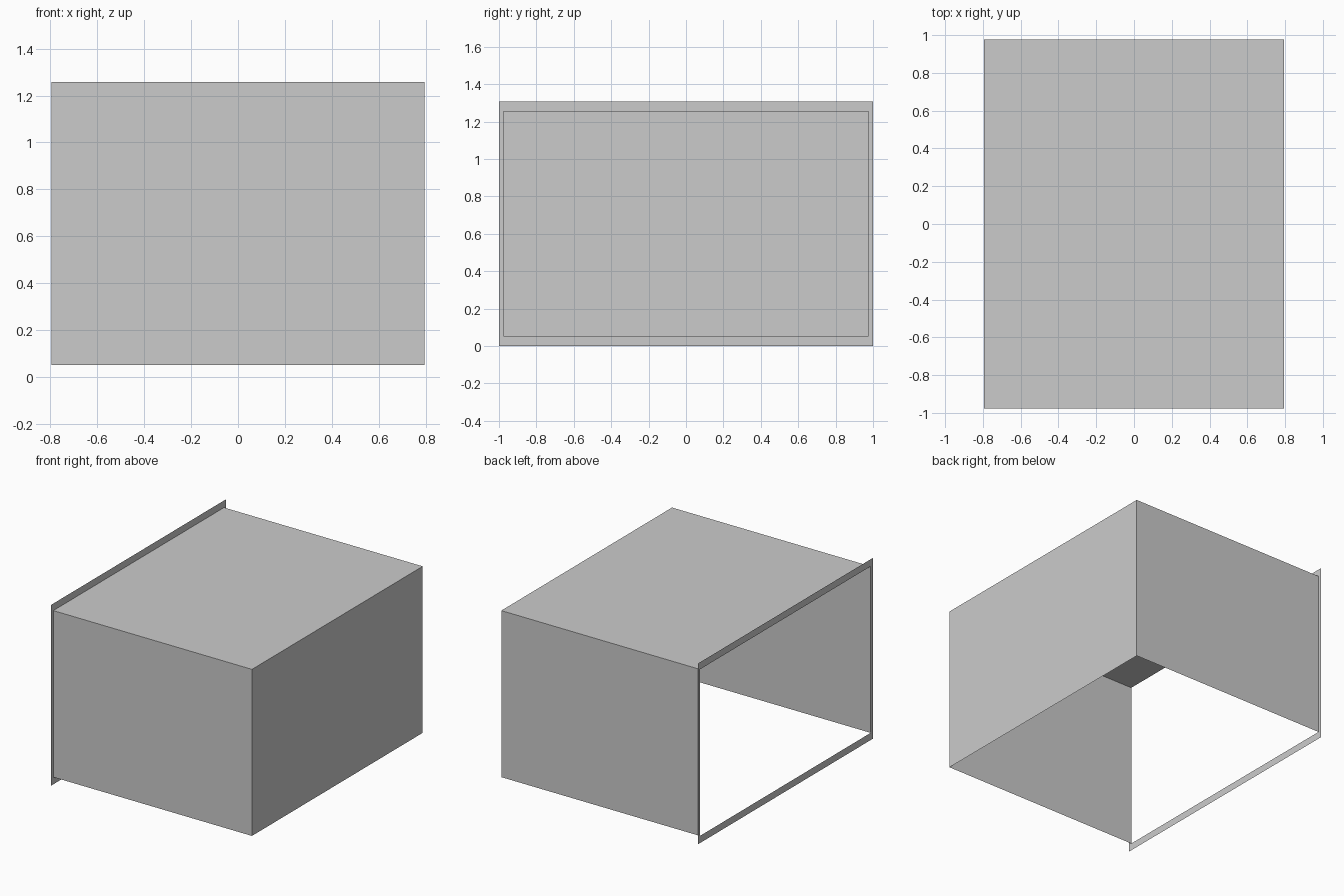
import bpy, bmesh
from mathutils import Matrix

if "Cube" in bpy.data.objects:
    bpy.data.objects.remove(bpy.data.objects["Cube"])

X, Y = 0.795, 0.976          # half sizes of the cover
Z0, Z1 = 0.052, 1.257        # bottom and top of the cover
FLANGE_Y, FLANGE_TOP = 1.0, 1.308


def add_object(name, bm):
    mesh = bpy.data.meshes.new(name)
    bm.to_mesh(mesh)
    bm.free()
    obj = bpy.data.objects.new(name, mesh)
    bpy.context.collection.objects.link(obj)
    return obj


# Cover: thin box, open at the bottom and on the left side
bm = bmesh.new()
bmesh.ops.create_cube(bm, size=1, matrix=Matrix.Translation((0, 0, (Z0 + Z1) / 2))
                      @ Matrix.Diagonal((2 * X, 2 * Y, Z1 - Z0, 1)))
bm.normal_update()
open_sides = [f for f in bm.faces if f.normal.z < -0.5 or f.normal.x < -0.5]
bmesh.ops.delete(bm, geom=open_sides, context='FACES')
add_object("box_cover", bm)

# Flange: flat rectangular rim around the left opening
bm = bmesh.new()


def rectangle(half_y, low, high):
    corners = [(half_y, low), (-half_y, low), (-half_y, high), (half_y, high)]
    return [bm.verts.new((-X, y, z)) for y, z in corners]


outer = rectangle(FLANGE_Y, 0, FLANGE_TOP)
inner = rectangle(Y, Z0, Z1)
for i in range(4):
    j = (i + 1) % 4
    bm.faces.new((outer[i], outer[j], inner[j], inner[i]))
add_object("opening_flange", bm)
